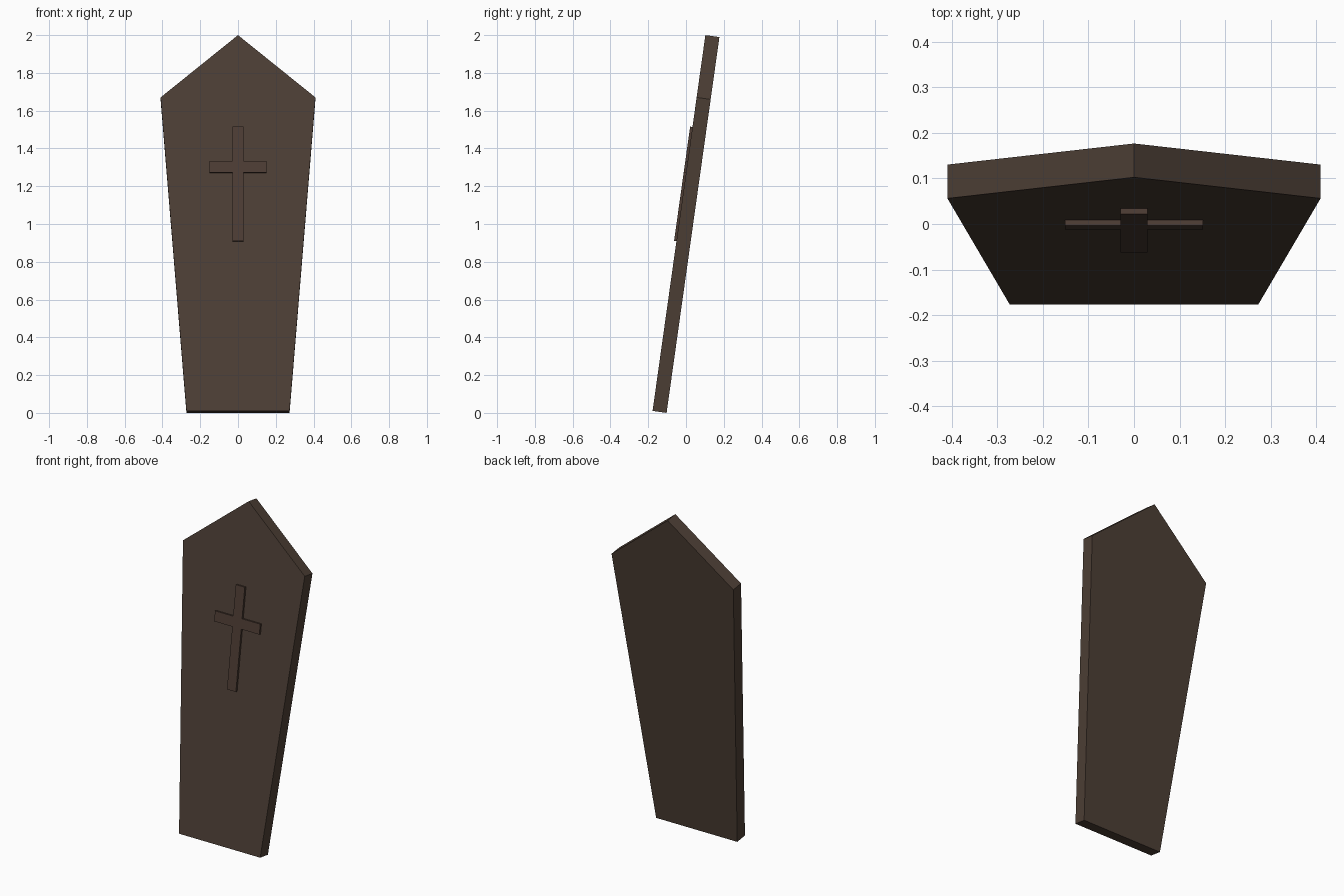
import bpy, bmesh, math
from mathutils import Matrix, Vector

if "Cube" in bpy.data.objects:
    bpy.data.objects.remove(bpy.data.objects["Cube"])

LEAN = math.radians(8)
THICK = 0.075
LENGTH = 2.009

# Leaning frame: local x = width, local y = depth (front at 0), local z = length
FRAME = (Matrix.Translation((0, -0.177, THICK * math.sin(LEAN)))
         @ Matrix.Rotation(-LEAN, 4, 'X'))


def material(name, color):
    mat = bpy.data.materials.new(name)
    mat.diffuse_color = (*color, 1)
    mat.use_nodes = True
    mat.node_tree.nodes["Principled BSDF"].inputs["Base Color"].default_value = mat.diffuse_color
    return mat


def slab(name, half, y_front, y_back, mat):
    """Mirror a right-hand half outline in x and extrude it through the depth."""
    outline = half + [(-x, z) for x, z in reversed(half) if x > 0]
    bm = bmesh.new()
    face = bm.faces.new([bm.verts.new((x, y_front, z)) for x, z in outline])
    ext = bmesh.ops.extrude_face_region(bm, geom=[face], use_keep_orig=True)
    verts = [g for g in ext["geom"] if isinstance(g, bmesh.types.BMVert)]
    bmesh.ops.translate(bm, verts=verts, vec=Vector((0, y_back - y_front, 0)))
    bmesh.ops.recalc_face_normals(bm, faces=bm.faces)
    bm.transform(FRAME)
    mesh = bpy.data.meshes.new(name)
    bm.to_mesh(mesh)
    bm.free()
    mesh.materials.append(mat)
    obj = bpy.data.objects.new(name, mesh)
    bpy.context.collection.objects.link(obj)
    return obj


wood = material("dark_wood", (0.075, 0.05, 0.036))
trim = material("trim_wood", (0.075, 0.045, 0.034))

# Tapered lid with pointed top
slab("coffin_lid", [(0.273, 0), (0.41, 1.676), (0, LENGTH)], 0, THICK, wood)

# Raised cross on the front face
slab("cross", [(0.03, 0.907), (0.03, 1.273), (0.152, 1.273),
               (0.152, 1.334), (0.03, 1.334), (0.03, 1.518)],
     -0.0125, 0.005, trim)
